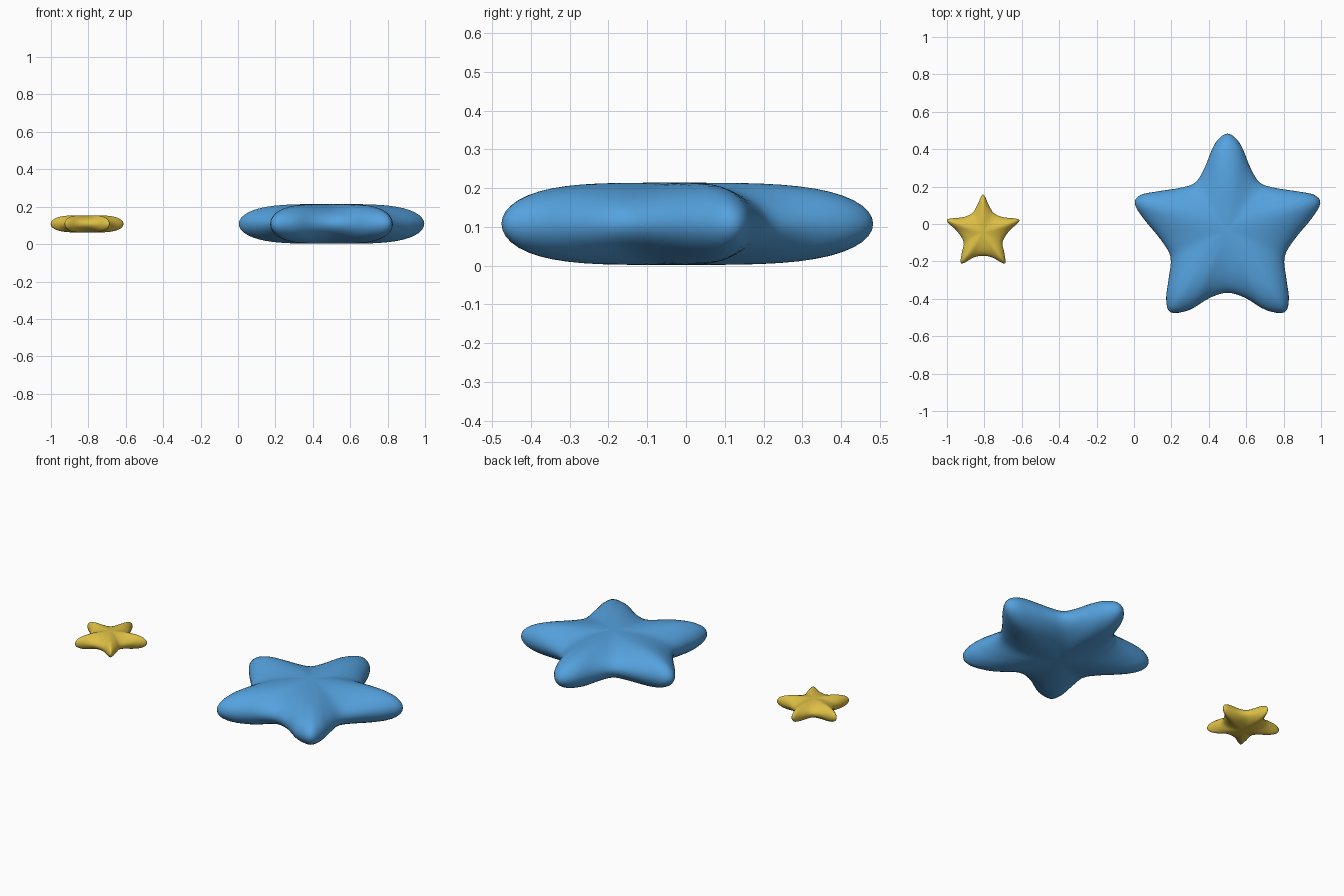
import bpy, bmesh
from mathutils import Vector
from math import sin, cos, pi

if "Cube" in bpy.data.objects:
    bpy.data.objects.remove(bpy.data.objects["Cube"])


def smooth_loop(half, steps):
    # Mirror the half outline, then round it with a closed Catmull-Rom curve
    pts = [Vector(p) for p in half]
    pts += [Vector((-p.x, p.y)) for p in reversed(pts[1:-1])]
    n, out = len(pts), []
    for i in range(n):
        a, b, c, d = (pts[(i + k) % n] for k in (-1, 0, 1, 2))
        for s in range(steps):
            t = s / steps
            out.append(0.5 * (2 * b + (c - a) * t + (2 * a - 5 * b + 4 * c - d) * t ** 2
                              + (3 * b - a - 3 * c + d) * t ** 3))
    return out


def puffy_star(name, half, hub_y, loc, height, color, rings=14):
    hub = Vector((0, hub_y))
    outline = [p - hub for p in smooth_loop(half, 4)]
    radii = [p.length for p in outline]
    lo, hi = min(radii), max(radii)
    bm = bmesh.new()
    loops = []
    # Rings run from the top, over the rim, to the underside
    for k in range(1, 2 * rings):
        a = pi * k / (2 * rings)
        s = sin(a)
        side = 1 if cos(a) > 0 else -1
        loop = []
        for p, r in zip(outline, radii):
            # Fuller along the arms, lower in the notches
            power = 2.1 + 1.9 * (r - lo) / (hi - lo)
            z = side * height * max(0, 1 - s ** power) ** 0.5
            if k == rings:
                z = 0
            loop.append(bm.verts.new((p.x * s, p.y * s + hub_y, z)))
        loops.append(loop)
    n = len(outline)
    for u, v in zip(loops, loops[1:]):
        for i in range(n):
            j = (i + 1) % n
            bm.faces.new((u[i], v[i], v[j], u[j]))
    for loop, z in ((loops[0], height), (loops[-1], -height)):
        tip = bm.verts.new((0, hub_y, z))
        for i in range(n):
            bm.faces.new((tip, loop[i], loop[(i + 1) % n]))
    bmesh.ops.recalc_face_normals(bm, faces=bm.faces)
    for f in bm.faces:
        f.smooth = True
    me = bpy.data.meshes.new(name)
    bm.to_mesh(me)
    bm.free()
    mat = bpy.data.materials.new(name + "_color")
    mat.diffuse_color = color
    mat.use_nodes = True
    mat.node_tree.nodes["Principled BSDF"].inputs["Base Color"].default_value = mat.diffuse_color
    me.materials.append(mat)
    ob = bpy.data.objects.new(name, me)
    ob.location = loc
    bpy.context.collection.objects.link(ob)


# Large blue star
puffy_star("large_star", [
    (0, .483), (.067, .43), (.125, .295), (.175, .22), (.255, .193), (.37, .175),
    (.465, .155), (.496, .11), (.45, .03), (.36, -.08), (.305, -.176), (.315, -.295),
    (.328, -.4), (.305, -.472), (.205, -.46), (.095, -.395), (0, -.368)],
    -.03, (.5, 0, .108), .106, (.09, .36, .73, 1))

# Small yellow star
puffy_star("small_star", [
    (0, .158), (.028, .107), (.056, .06), (.104, .037), (.185, .027), (.188, .007),
    (.14, -.037), (.104, -.096), (.113, -.15), (.12, -.205), (.1, -.207),
    (.05, -.179), (0, -.17)],
    -.045, (-.807, 0, .108), .046, (.72, .52, .06, 1))
